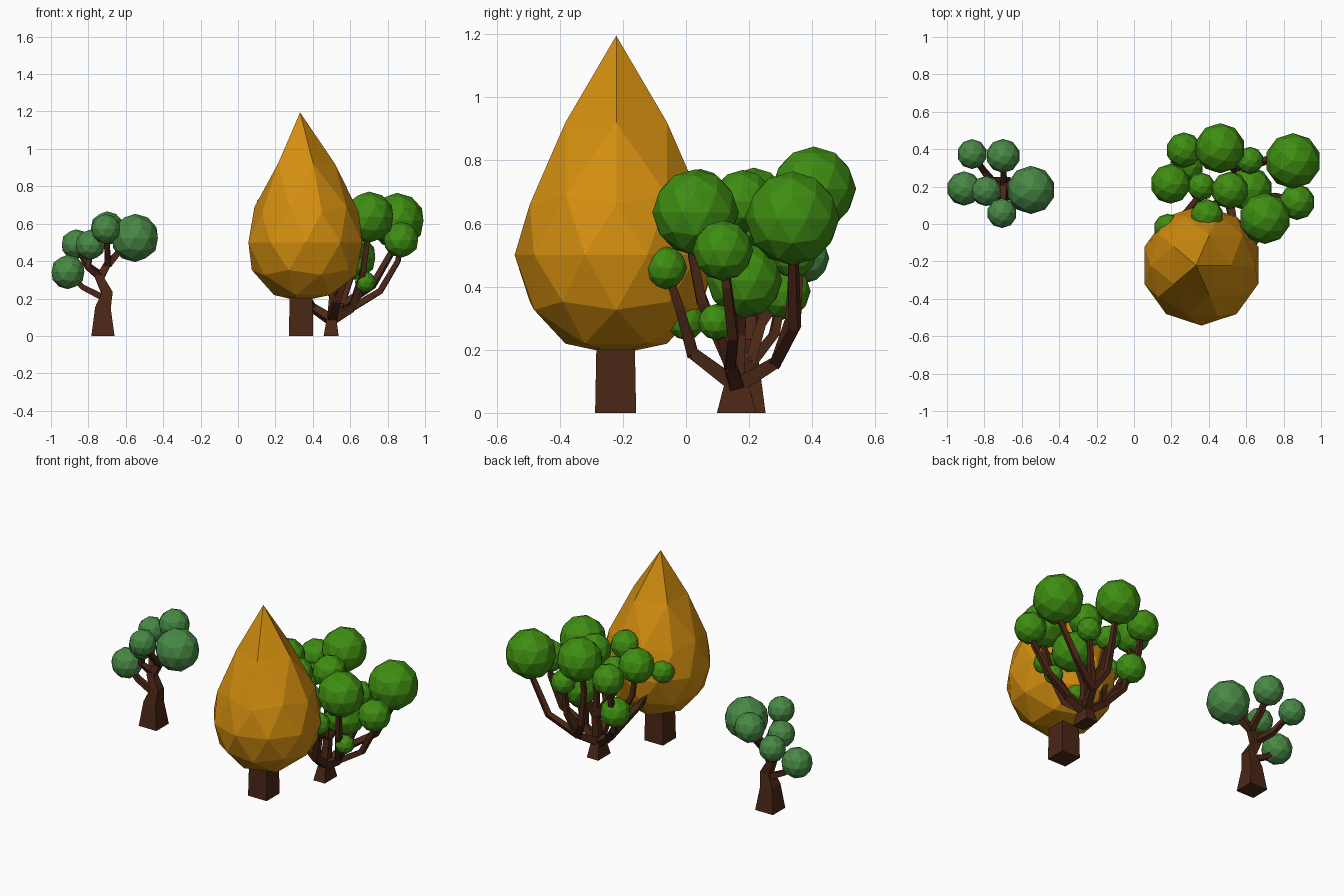
import bpy, bmesh
from mathutils import Vector

if "Cube" in bpy.data.objects:
    bpy.data.objects.remove(bpy.data.objects["Cube"])


def material(name, color):
    m = bpy.data.materials.new(name)
    m.diffuse_color = (*color, 1)
    m.use_nodes = True
    m.node_tree.nodes["Principled BSDF"].inputs["Base Color"].default_value = m.diffuse_color
    return m


BARK = material("bark", (0.07, 0.02, 0.008))
GOLD = material("gold_leaf", (0.65, 0.27, 0.005))
GREEN = material("green_leaf", (0.05, 0.27, 0.006))
SAGE = material("sage_leaf", (0.065, 0.25, 0.06))


def finish(bm, name, mat):
    bmesh.ops.recalc_face_normals(bm, faces=bm.faces)
    me = bpy.data.meshes.new(name)
    bm.to_mesh(me)
    bm.free()
    me.materials.append(mat)
    ob = bpy.data.objects.new(name, me)
    bpy.context.collection.objects.link(ob)
    return ob


def tube(bm, path):
    """Square tapered limb; path points are (x, y, z, half width x[, half width y])."""
    pts = [Vector(p[:3]) for p in path]
    u = Vector((1, 0, 0))
    rings = []
    for i, p in enumerate(pts):
        if i == 0 and p.z == 0:
            t = Vector((0, 0, 1))
        else:
            t = (pts[min(i + 1, len(pts) - 1)] - pts[max(i - 1, 0)]).normalized()
        u = u - t * u.dot(t)
        if u.length < 0.2:
            u = Vector((0, 0, 1)) - t * t.z
        u.normalize()
        v = t.cross(u)
        a, b = path[i][3], path[i][-1]
        rings.append([bm.verts.new(p + u * a * sx + v * b * sy)
                      for sx, sy in ((-1, -1), (1, -1), (1, 1), (-1, 1))])
    for r, s in zip(rings, rings[1:]):
        for k in range(4):
            n = (k + 1) % 4
            bm.faces.new((r[k], r[n], s[n], s[k]))
    bm.faces.new(rings[0][::-1])
    bm.faces.new(rings[-1])


def limb(bm, start, end, *points):
    """Limb that thins evenly from start to end half width."""
    n = len(points) - 1
    tube(bm, [(*p, start + (end - start) * i / n) for i, p in enumerate(points)])


def foliage(name, balls, mat):
    for i, (x, y, z, r) in enumerate(balls):
        bm = bmesh.new()
        bmesh.ops.create_icosphere(bm, subdivisions=2, radius=r)
        bmesh.ops.translate(bm, verts=bm.verts, vec=(x, y, z))
        finish(bm, f"{name}_{i + 1}", mat)


# Golden tree: crown is an icosphere stretched upward into a teardrop
bm = bmesh.new()
tube(bm, [(0.337, -0.223, 0, 0.065), (0.337, -0.223, 0.26, 0.06)])
finish(bm, "golden_tree_trunk", BARK)

bm = bmesh.new()
bmesh.ops.create_icosphere(bm, subdivisions=2, radius=1)
for v in bm.verts:
    x, y, z = v.co
    if z > 0.95:
        h = 0.695
    elif z > 0.53:
        h = 0.19 + (z - 0.526) * 0.71
    else:
        h = z * (0.36 if z > 0 else 0.33)
        h = max(h, -0.315)
    shift = -0.028 if abs(z) > 0.95 else (-0.01 if z > 0.7 else 0)
    v.co = (0.36 + x * 0.32 + shift, -0.221 + y * 0.322, 0.5 + h)
finish(bm, "golden_tree_crown", GOLD)

# Green tree foliage
g1, g2, g3 = (0.85, 0.337, 0.616, 0.149), (0.46, 0.405, 0.71, 0.134), (0.70, 0.03, 0.635, 0.137)
g4, g5, g6 = (0.872, 0.117, 0.514, 0.096), (0.267, 0.395, 0.63, 0.095), (0.195, 0.215, 0.67, 0.107)
g7, g8, g9 = (0.513, 0.18, 0.67, 0.10), (0.36, 0.20, 0.60, 0.075), (0.62, 0.34, 0.50, 0.073)
g10, g11, g12 = (0.39, 0.045, 0.685, 0.088), (0.18, -0.02, 0.55, 0.075), (0.61, -0.065, 0.46, 0.068)
g13, g14, g15 = (0.68, 0.095, 0.288, 0.057), (0.62, 0.185, 0.42, 0.12), (0.28, 0.305, 0.385, 0.09)
g16 = (0.43, 0.0, 0.29, 0.06)
foliage("green_tree_foliage", [g1, g2, g3, g4, g5, g6, g7, g8, g9, g10,
                               g11, g12, g13, g14, g15, g16], GREEN)

# Green tree trunk and spreading limbs
bm = bmesh.new()
neck = (0.50, 0.16, 0.085)
tube(bm, [(0.498, 0.16, 0, 0.04, 0.062), (*neck, 0.027, 0.04), (0.5, 0.16, 0.11, 0.02)])
east, north = (0.61, 0.14, 0.15), (0.55, 0.285, 0.16)
west, south = (0.40, 0.20, 0.15), (0.53, 0.02, 0.19)
far_east, far_west = (0.76, 0.15, 0.24), (0.31, 0.24, 0.29)
mid = (0.51, 0.17, 0.25)
for fork in (east, north, west, south, mid):
    limb(bm, 0.024, 0.019, neck, fork)
for pts in (
    (east, far_east, (0.855, 0.13, 0.40), g4[:3]),
    (east, g13[:3]),
    (north, (0.72, 0.345, 0.27), (0.84, 0.34, 0.48), g1[:3]),
    (north, (0.49, 0.345, 0.27), (0.46, 0.36, 0.50), g2[:3]),
    (north, (0.60, 0.33, 0.30), g9[:3]),
    (east, (0.67, 0.05, 0.35), (0.69, 0.02, 0.50), g3[:3]),
    (south, (0.58, -0.02, 0.33), g12[:3]),
    (south, g16[:3]),
    (west, far_west, (0.22, 0.22, 0.48), g6[:3]),
    (far_west, (0.27, 0.36, 0.46), g5[:3]),
    (west, (0.31, 0.28, 0.25), g15[:3]),
    (west, (0.28, 0.06, 0.34), g11[:3]),
    (mid, (0.50, 0.18, 0.42), g7[:3]),
    (mid, g14[:3]),
    (mid, (0.40, 0.18, 0.40), g8[:3]),
    (mid, (0.42, 0.09, 0.42), g10[:3]),
):
    limb(bm, 0.018, 0.011, *pts)
finish(bm, "green_tree_trunk", BARK)

# Small sage tree foliage
s1, s2, s3 = (-0.909, 0.19, 0.342, 0.092), (-0.866, 0.374, 0.49, 0.08), (-0.79, 0.176, 0.487, 0.081)
s4, s5, s6 = (-0.70, 0.364, 0.575, 0.091), (-0.706, 0.058, 0.572, 0.08), (-0.551, 0.182, 0.524, 0.129)
foliage("sage_tree_foliage", [s1, s2, s3, s4, s5, s6], SAGE)

# Small sage tree crooked trunk and limbs
bm = bmesh.new()
tube(bm, [(-0.722, 0.19, 0, 0.062), (-0.722, 0.19, 0.15, 0.042),
          (-0.70, 0.19, 0.23, 0.03), (-0.74, 0.20, 0.31, 0.024), (-0.695, 0.21, 0.39, 0.018)])
crook, fork = (-0.735, 0.20, 0.32), (-0.695, 0.21, 0.38)
for pts in (
    ((-0.71, 0.19, 0.20), (-0.83, 0.19, 0.26), s1[:3]),
    (crook, (-0.80, 0.28, 0.37), s2[:3]),
    (crook, (-0.80, 0.18, 0.37), s3[:3]),
    (fork, (-0.70, 0.30, 0.47), s4[:3]),
    (fork, (-0.70, 0.13, 0.47), s5[:3]),
    (fork, (-0.62, 0.20, 0.47), s6[:3]),
):
    limb(bm, 0.018, 0.012, *pts)
finish(bm, "sage_tree_trunk", BARK)
